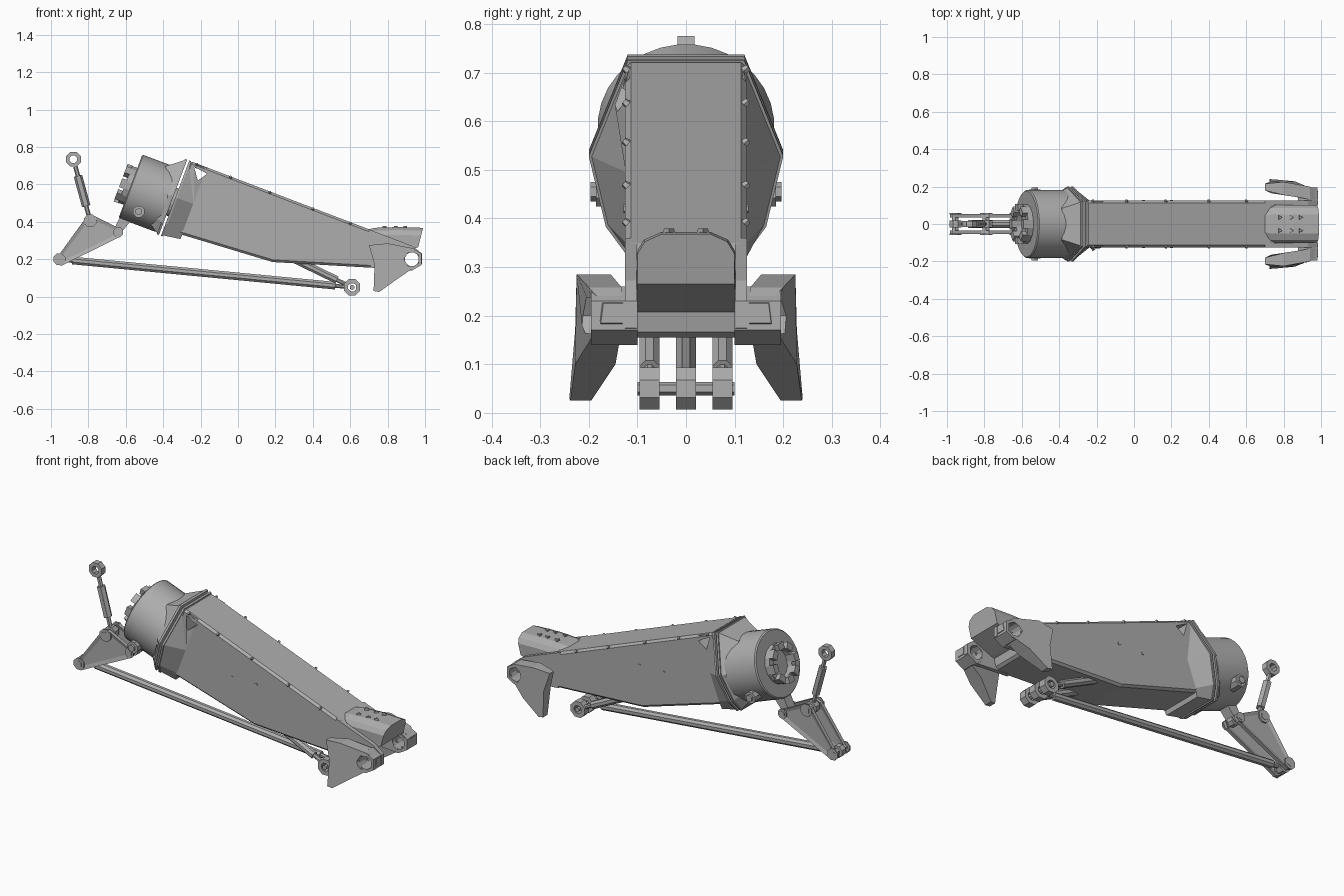
import bpy, bmesh, math
from mathutils import Vector, Matrix

cube = bpy.data.objects.get("Cube")
if cube:
    bpy.data.objects.remove(cube, do_unlink=True)

GREY = (0.42, 0.42, 0.42, 1)
metal = bpy.data.materials.new("plain_grey")
metal.use_nodes = True
metal.diffuse_color = GREY
metal.node_tree.nodes["Principled BSDF"].inputs["Base Color"].default_value = GREY


def finish(name, bm):
    bmesh.ops.recalc_face_normals(bm, faces=bm.faces)
    mesh = bpy.data.meshes.new(name)
    bm.to_mesh(mesh)
    bm.free()
    mesh.materials.append(metal)
    ob = bpy.data.objects.new(name, mesh)
    bpy.context.collection.objects.link(ob)
    return ob


def loft(name, rings, closed=False):
    """Skin equal-length rings of points; cap the ends, or close into a loop."""
    bm = bmesh.new()
    vs = [[bm.verts.new(p) for p in r] for r in rings]
    n = len(vs[0])
    pairs = list(zip(vs, vs[1:])) + ([(vs[-1], vs[0])] if closed else [])
    for a, b in pairs:
        for i in range(n):
            j = (i + 1) % n
            bm.faces.new((a[i], a[j], b[j], b[i]))
    if not closed:
        bm.faces.new(vs[0])
        bm.faces.new(vs[-1])
    return finish(name, bm)


def prism(name, pts, y0, y1):
    return loft(name, [[(x, y, z) for x, z in pts] for y in (y0, y1)])


def circle(c, axis, r, n):
    q = Vector(axis).to_track_quat('Z', 'Y')
    turn = [math.tau * (i + 0.5) / n for i in range(n)]
    return [Vector(c) + q @ Vector((r * math.cos(t), r * math.sin(t), 0)) for t in turn]


def rod(name, p, q, r, n=8, r2=None):
    p, q = Vector(p), Vector(q)
    return loft(name, [circle(p, q - p, r, n), circle(q, q - p, r2 or r, n)])


def tube(name, p, q, r, hole, n=8):
    p, q = Vector(p), Vector(q)
    d = q - p
    return loft(name, [circle(p, d, r, n), circle(q, d, r, n),
                       circle(q, d, hole, n), circle(p, d, hole, n)], True)


def eye(name, x, y, z, r, half):
    tube(name, (x, y - half, z), (x, y + half, z), r, r * 0.5, 8)


def smooth(ob):
    bpy.ops.object.select_all(action='DESELECT')
    ob.select_set(True)
    bpy.context.view_layer.objects.active = ob
    bpy.ops.object.shade_smooth_by_angle(angle=math.radians(30))


def bevel(ob, width):
    m = ob.modifiers.new("edge", 'BEVEL')
    m.width = width
    m.segments = 1
    m.limit_method = 'ANGLE'


# Tilted frame of the shoulder barrel: a along the axis, u up, y sideways
C = Vector((-0.575, 0, 0.59))
A = Vector((0.936, 0, -0.351))
U = Vector((0.351, 0, 0.936))
Y = Vector((0, 1, 0))


def at(a, u=0, y=0):
    return C + A * a + U * u + Y * y


def section(a, half, scale=1):
    pts = half + [(-y, u) for y, u in reversed(half)]
    return [at(a, u * scale, y * scale) for y, u in pts]


# Shoulder barrel with a castellated hub
smooth(loft("barrel", [circle(at(a), A, r, 32) for a, r in
                       ((0, 0.176), (0.006, 0.182), (0.21, 0.182))]))
tube("hub_ring", at(-0.03), at(0.005), 0.107, 0.075, 16)
for i in range(8):
    t = math.tau * i / 8
    d = U * math.cos(t) + Y * math.sin(t)
    s = Y * math.cos(t) - U * math.sin(t)
    loft("hub_tooth", [[C + A * a + d * r + s * w for r, w in
                        ((0.072, -0.02), (0.107, -0.025), (0.107, 0.025), (0.072, 0.02))]
                       for a in (-0.056, -0.025)])

# Flange pair and the flare that blends into the arm
HEX = [(0.12, 0.24), (0.2, 0.03), (0.165, -0.125), (0.12, -0.19)]
BOX = [(0.122, 0.235), (0.124, 0.03), (0.124, -0.125), (0.118, -0.17)]
loft("collar", [section(0.14, HEX, 0.7), section(0.222, HEX, 0.97),
                section(0.222, HEX), section(0.234, HEX)])
rod("flange_core", at(0.2), at(0.26), 0.08, 16)
loft("arm_flare", [section(0.246, HEX), section(0.257, HEX),
                   section(0.257, HEX, 0.97), section(0.35, BOX)])

# Forearm body with a triangular opening near its top rear corner
arm = prism("forearm", [(-0.255, 0.725), (0.74, 0.345), (0.82, 0.24), (0.80, 0.155),
                        (0.71, 0.155), (0.185, 0.185), (-0.395, 0.36)], -0.125, 0.125)
cutter = prism("opening_cutter", [(-0.235, 0.695), (-0.165, 0.657), (-0.215, 0.62)], -0.3, 0.3)
cutter.hide_render = True
cutter.hide_viewport = True
cutter.display_type = 'WIRE'
bevel(arm, 0.012)
for part in (arm, bpy.data.objects["arm_flare"]):
    cut = part.modifiers.new("opening", 'BOOLEAN')
    cut.operation = 'DIFFERENCE'
    cut.object = cutter
for x in (-0.22, -0.04, 0.17, 0.4, 0.6):
    z = 0.73 - 0.384 * (x + 0.26)
    for s in (-1, 1):
        rod("edge_bolt", (x, s * 0.108, z - 0.02), (x, s * 0.128, z - 0.004), 0.012, 5, 0.007)
for x in (0.05, 0.2):
    for s in (-1, 1):
        rod("side_bolt", (x, s * 0.12, 0.42), (x, s * 0.129, 0.42), 0.009, 6)

# Middle finger: an arched shell over the wrist
rings = []
for x, bottom, top, w, lean in ((0.69, 0.30, 0.362, 0.085, -0.1), (0.73, 0.18, 0.372, 0.1, 0),
                                (0.85, 0.215, 0.376, 0.102, 0.1), (0.99, 0.265, 0.372, 0.1, 0.25)):
    half = [(w, bottom), (w, top - 0.045), (w * 0.85, top - 0.02), (w * 0.5, top - 0.004)]
    rings.append([(x + lean * (z - top), y, z) for y, z in
                  half + [(-y, z) for y, z in reversed(half)]])
loft("middle_finger", rings)
for x in (0.78, 0.84, 0.89):
    for s in (-1, 1):
        rod("finger_vent", (x, s * 0.035, 0.36), (x, s * 0.035, 0.379), 0.017, 3, 0.012)

# Wrist lugs and side fingers, mirrored
# each claw row: x, z, inner y, outer y
CLAW = [(0.70, 0.275, 0.18, 0.215), (0.73, 0.17, 0.165, 0.228), (0.725, 0.03, 0.20, 0.24),
        (0.755, 0.025, 0.195, 0.238), (0.86, 0.10, 0.145, 0.228), (0.985, 0.185, 0.13, 0.175),
        (0.985, 0.225, 0.13, 0.17), (0.94, 0.258, 0.132, 0.2), (0.80, 0.285, 0.155, 0.225)]
knuckle = prism("wrist_cutter", [(0.93 + 0.042 * math.cos(i * math.pi / 3),
                                  0.2 + 0.042 * math.sin(i * math.pi / 3))
                                 for i in range(6)], -0.3, 0.3)
knuckle.hide_render = True
knuckle.hide_viewport = True
knuckle.display_type = 'WIRE'
for s, side in ((-1, "right"), (1, "left")):
    prism(side + "_wrist_lug", [(0.70, 0.36), (0.93, 0.272), (0.985, 0.23), (0.985, 0.175),
                                (0.93, 0.14), (0.71, 0.155)], s * 0.102, s * 0.125)
    claw = loft(side + "_finger", [[(x, s * row[k], z) for x, z, *row in CLAW] for k in (0, 1)])
    for ob in (claw, bpy.data.objects[side + "_wrist_lug"]):
        hole = ob.modifiers.new("pivot_hole", 'BOOLEAN')
        hole.operation = 'DIFFERENCE'
        hole.object = knuckle
    tube(side + "_pivot_ring", (0.93, s * 0.1, 0.2), (0.93, s * 0.195, 0.2), 0.06, 0.042, 6)
    # Barrel side boss and cap
    rod(side + "_barrel_boss", (-0.53, s * 0.11, 0.455), (-0.53, s * 0.185, 0.455), 0.033)
    rod(side + "_boss_cap", (-0.53, s * 0.18, 0.455), (-0.53, s * 0.196, 0.455), 0.02, 6)

# Push rods under the arm
ELBOW = (0.61, 0.05)
for y, name, far in ((0, "long_push_rod", (-0.955, 0.2)), (0.075, "left_strut", (0.28, 0.21)),
                     (-0.075, "right_strut", (0.28, 0.21))):
    p, q = Vector((ELBOW[0], y, ELBOW[1])), Vector((far[0], y, far[1]))
    d = (q - p).normalized()
    rod(name, p + d * 0.09, q - d * 0.07 if y == 0 else q, 0.022)
    rod(name + "_neck", p + d * 0.035, p + d * 0.1, 0.012)
    eye(name + "_eye", p.x, y, p.z, 0.047, 0.021)
rod("long_rod_rear_neck", (-0.92, 0, 0.197), (-0.87, 0, 0.192), 0.014)
rod("elbow_pin", (0.61, -0.1, 0.05), (0.61, 0.1, 0.05), 0.014, 6)

# Bell crank: two recessed plates on three pins
CRANK = [(-0.985, 0.185), (-0.945, 0.165), (-0.63, 0.32), (-0.615, 0.355),
         (-0.775, 0.435), (-0.815, 0.42)]
for s in (-1, 1):
    plate = prism("crank_plate", CRANK, s * 0.034, s * 0.054)
    bm = bmesh.new()
    bm.from_mesh(plate.data)
    bmesh.ops.inset_individual(bm, faces=[f for f in bm.faces if abs(f.normal.y) > 0.9],
                               thickness=0.022, depth=-0.006)
    bm.to_mesh(plate.data)
    bm.free()
for x, z, r in ((-0.955, 0.2, 0.034), (-0.79, 0.405, 0.036), (-0.64, 0.345, 0.028)):
    rod("crank_pin", (x, -0.06, z), (x, 0.06, z), r * 0.6, 6)
    eye("crank_eye", x, 0, z, r, 0.018)
    for s in (-1, 1):
        eye("crank_washer", x, s * 0.054, z, r, 0.004)
prism("crank_bracket", [(-0.62, 0.45), (-0.665, 0.355), (-0.64, 0.325), (-0.56, 0.42)],
      -0.03, 0.03)

# Upper turnbuckle link
top, low = Vector((-0.88, 0, 0.735)), Vector((-0.79, 0, 0.405))
eye("link_eye", top.x, 0, top.z, 0.043, 0.017)
rod("link_stem", top.lerp(low, 0.12), top.lerp(low, 0.93), 0.012, 6)
rod("turnbuckle", top.lerp(low, 0.27), top.lerp(low, 0.76), 0.023, 6)
